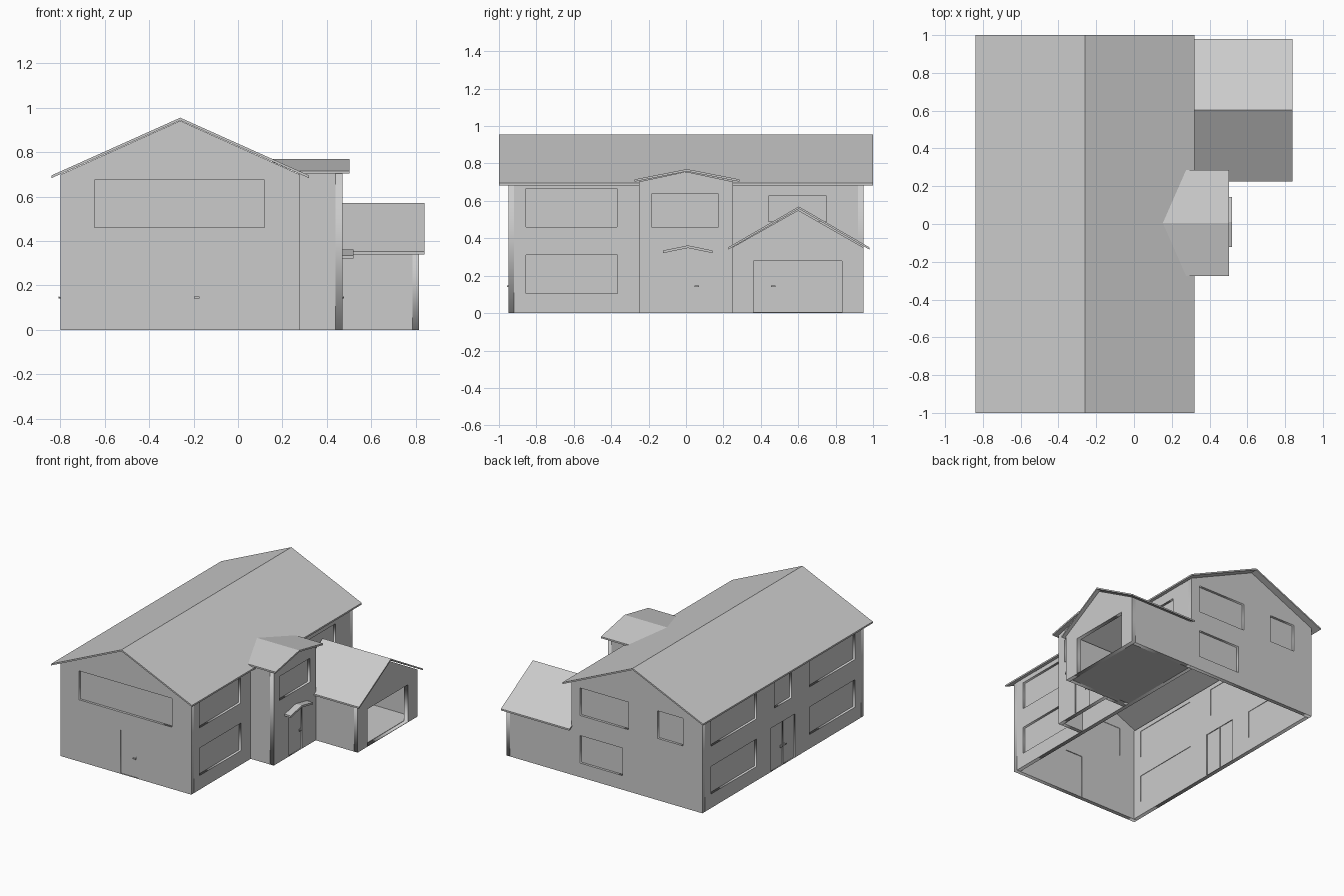
import bpy, bmesh
from mathutils import Matrix, Vector

if "Cube" in bpy.data.objects:
    bpy.data.objects.remove(bpy.data.objects["Cube"])

T = 0.03  # wall thickness


def finish(name, bm):
    bmesh.ops.recalc_face_normals(bm, faces=bm.faces)
    me = bpy.data.meshes.new(name)
    bm.to_mesh(me)
    bm.free()
    ob = bpy.data.objects.new(name, me)
    bpy.context.collection.objects.link(ob)
    return ob


def box(name, lo, hi):
    bm = bmesh.new()
    lo, hi = Vector(lo), Vector(hi)
    size = hi - lo
    bmesh.ops.create_cube(bm, size=1, matrix=Matrix.Translation((lo + hi) / 2) @ Matrix.Diagonal((*size, 1)))
    return finish(name, bm)


def slab(name, axis, u0, u1, z0, z1, d0, d1):
    """Box in a wall: u along the wall axis, d across it."""
    d0, d1 = sorted((d0, d1))
    if axis == 'x':
        return box(name, (u0, d0, z0), (u1, d1, z1))
    return box(name, (d0, u0, z0), (d1, u1, z1))


def rect(u0, u1, z0, z1):
    return [(u0, z0), (u1, z0), (u1, z1), (u0, z1)]


def door(name, axis, u0, u1, top, pos, out, knob):
    slab(name, axis, u0, u1, 0, top, pos - out * 0.006, pos - out * 0.024)
    face = pos - out * 0.006
    # lever handle: rose plate, neck and lever pointing towards the hinge side
    s = 1 if knob < (u0 + u1) / 2 else -1
    slab(name + "_plate", axis, knob - .007, knob + .007, .135, .155, face, face + out * .003)
    slab(name + "_neck", axis, knob - .003, knob + .003, .142, .148, face, face + out * .012)
    a, b = sorted((knob - s * .004, knob + s * .02))
    slab(name + "_lever", axis, a, b, .141, .149, face + out * .009, face + out * .013)


def wall(name, axis, pos, out, outline, windows=(), doors=()):
    """Flat wall with openings; pos is the outer face, out its direction."""
    cu = bpy.data.curves.new(name, 'CURVE')
    cu.dimensions = '2D'
    cu.fill_mode = 'BOTH'
    cu.extrude = T / 2
    loops = [outline] + [rect(*w) for w in windows] + [rect(d[0], d[1], 0.003, d[2]) for d in doors]
    for pts in loops:
        sp = cu.splines.new('POLY')
        sp.points.add(len(pts) - 1)
        for p, (u, v) in zip(sp.points, pts):
            p.co = (u, v, 0, 1)
        sp.use_cyclic_u = True
    tmp = bpy.data.objects.new(name + "_curve", cu)
    bpy.context.collection.objects.link(tmp)
    bpy.context.view_layer.update()
    me = bpy.data.meshes.new_from_object(tmp.evaluated_get(bpy.context.evaluated_depsgraph_get()))
    bpy.data.objects.remove(tmp)
    c = pos - out * T / 2
    if axis == 'x':
        m = Matrix(((1, 0, 0, 0), (0, 0, -1, c), (0, 1, 0, 0), (0, 0, 0, 1)))
    else:
        m = Matrix(((0, 0, 1, c), (1, 0, 0, 0), (0, 1, 0, 0), (0, 0, 0, 1)))
    me.transform(m)
    ob = bpy.data.objects.new(name, me)
    bpy.context.collection.objects.link(ob)
    for i, w in enumerate(windows):
        slab(f"{name}_window_{i + 1}", axis, *w, pos - out * .018, pos - out * .026)
    for i, d in enumerate(doors):
        if len(d) > 3:
            door(f"{name}_door_{i + 1}", axis, *d[:3], pos, out, d[3])


def roof(name, axis, mid, half, eave, ridge, a0, a1, ridge_a0=None, th=0.012):
    """Thin gabled roof running along axis from a0 to a1."""
    bm = bmesh.new()
    r0 = a0 if ridge_a0 is None else ridge_a0
    prof = [(mid - half, eave, a0), (mid, ridge, r0), (mid + half, eave, a0)]
    ring = prof + [(u, z - th, a) for u, z, a in reversed(prof)]

    def vert(u, z, a):
        return bm.verts.new((a, u, z) if axis == 'x' else (u, a, z))
    A = [vert(u, z, a) for u, z, a in ring]
    B = [vert(u, z, a1) for u, z, a in ring]
    for i in range(6):
        j = (i + 1) % 6
        bm.faces.new((A[i], A[j], B[j], B[i]))
    for R in (A, B):
        bm.faces.new((R[0], R[1], R[4], R[5]))
        bm.faces.new((R[1], R[2], R[3], R[4]))
    return finish(name, bm)


LOW, UP = (.105, .31), (.46, .665)

# main house shell
gable = [(-.8, 0), (.28, 0), (.28, .698), (-.26, .941), (-.8, .698)]
side = rect(-.95 + T, .95 - T, 0, .698)
wall("front_wall", 'x', -.95, -1, gable,
     [(-.645, .12, .46, .675)], [(-.305, -.16, .325, -.178)])
wall("back_wall", 'x', .95, 1, gable,
     [(-.19, .21, *UP), (-.64, -.43, *UP), (-.14, .21, *LOW)])
wall("left_wall", 'y', -.8, -1, side,
     [(.31, .85, *LOW), (.31, .85, *UP), (-.1, .1, *UP), (-.85, -.31, *LOW), (-.85, -.31, *UP)],
     [(-.14, -.001, .325, -.018), (.001, .14, .325, .018)])
wall("right_wall", 'y', .28, 1, side,
     [(-.855, -.365, *LOW), (-.855, -.37, *UP), (.44, .75, .49, .625)],
     [(.36, .49, .29, .475)])
roof("main_roof", 'y', -.26, .58, .695, .955, -1, 1)

# entrance tower with canopy
wall("tower_front", 'y', .47, 1, [(-.25, 0), (.25, 0), (.25, .703), (0, .756), (-.25, .703)],
     [(-.185, .175, .46, .638)], [(-.07, .08, .32, .065)])
for n, s in (("tower_left", -1), ("tower_right", 1)):
    wall(n, 'x', s * .25, s, rect(.27, .47 - T, 0, .703))
roof("tower_roof", 'x', .005, .28, .715, .77, .275, .502, ridge_a0=.15)
roof("door_canopy", 'x', .01, .132, .335, .362, .465, .52, th=.014)

# garage wing with open bay
wall("garage_front", 'y', .815, 1, [(.245, 0), (.95, 0), (.95, .35), (.6, .55), (.245, .35)],
     doors=[(.36, .835, .28)])
wall("garage_near_side", 'x', .245, -1, rect(.28, .815 - T, 0, .35))
wall("garage_far_side", 'x', .95, 1, rect(.28, .815 - T, 0, .35))
box("garage_floor", (.28, .245 + T, 0), (.815 - T, .95 - T, .006))
roof("garage_roof", 'x', .603, .377, .352, .57, .275, .84)
